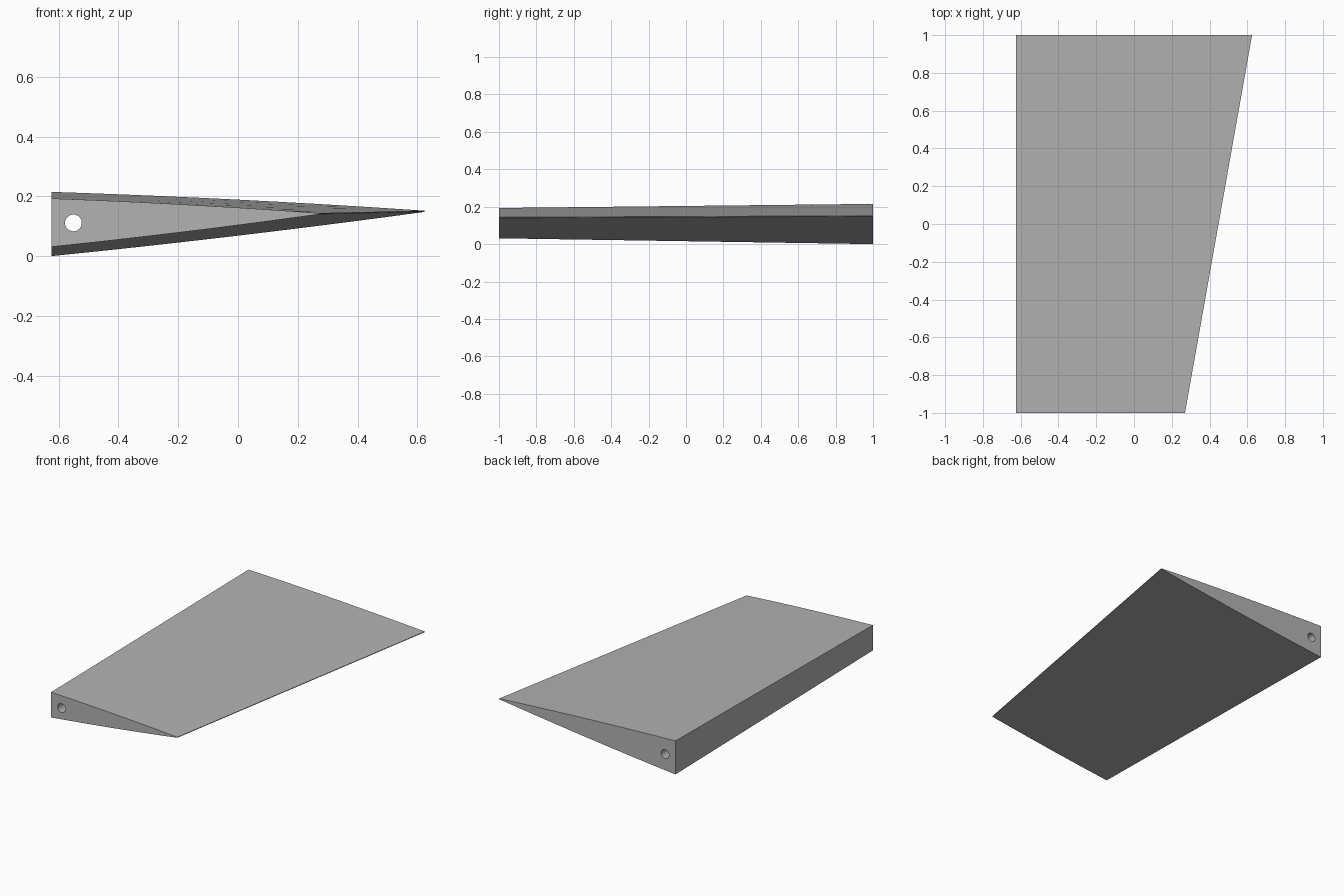
import bpy, bmesh
from math import radians

cube = bpy.data.objects.get("Cube")
if cube:
    bpy.data.objects.remove(cube, do_unlink=True)

grey = bpy.data.materials.new("plain grey")
grey.use_nodes = True
grey.diffuse_color = (0.45, 0.45, 0.45, 1)
grey.node_tree.nodes["Principled BSDF"].inputs["Base Color"].default_value = (0.45, 0.45, 0.45, 1)

LEFT = -0.625
STEPS = 10


def section(y, right, top, bottom, tail, bulge):
    """Wedge outline: blunt leading face, gently bowed skins, thin trailing edge."""
    def skin(start, end, bow):
        ts = [i / STEPS for i in range(STEPS + 1)]
        return [(LEFT + (right - LEFT) * t, y,
                 start + (end - start) * t + bow * 4 * t * (1 - t)) for t in ts]
    return skin(top, tail + 0.002, bulge) + skin(bottom, tail - 0.002, -bulge)[::-1]


# Tapered panel lofted between the narrow front and the wide back section
bm = bmesh.new()
front = [bm.verts.new(p) for p in section(-1, 0.27, 0.193, 0.031, 0.142, 0.004)]
back = [bm.verts.new(p) for p in section(1, 0.625, 0.215, 0.0, 0.15, 0.0055)]
bm.faces.new(front)
bm.faces.new(back[::-1])
n = len(front)
for i in range(n):
    j = (i + 1) % n
    bm.faces.new((front[i], back[i], back[j], front[j]))
bmesh.ops.recalc_face_normals(bm, faces=bm.faces)
mesh = bpy.data.meshes.new("tapered_panel")
bm.to_mesh(mesh)
bm.free()
mesh.materials.append(grey)
panel = bpy.data.objects.new("tapered_panel", mesh)
bpy.context.collection.objects.link(panel)

# Round hinge bore running the full span
bpy.ops.mesh.primitive_cylinder_add(vertices=32, radius=0.028, depth=2.4,
                                    location=(-0.551, 0, 0.111),
                                    rotation=(radians(90), 0, 0))
bore = bpy.context.object
bore.name = "bore_cutter"
bore.hide_render = True
bore.data.materials.append(grey)

bpy.ops.object.select_all(action="DESELECT")
panel.select_set(True)
bpy.context.view_layer.objects.active = panel
cut = panel.modifiers.new("bore", "BOOLEAN")
cut.operation = "DIFFERENCE"
cut.solver = "EXACT"
cut.object = bore
bpy.ops.object.modifier_apply(modifier=cut.name)
bpy.data.objects.remove(bore, do_unlink=True)
bpy.ops.object.shade_smooth_by_angle(angle=radians(30))
